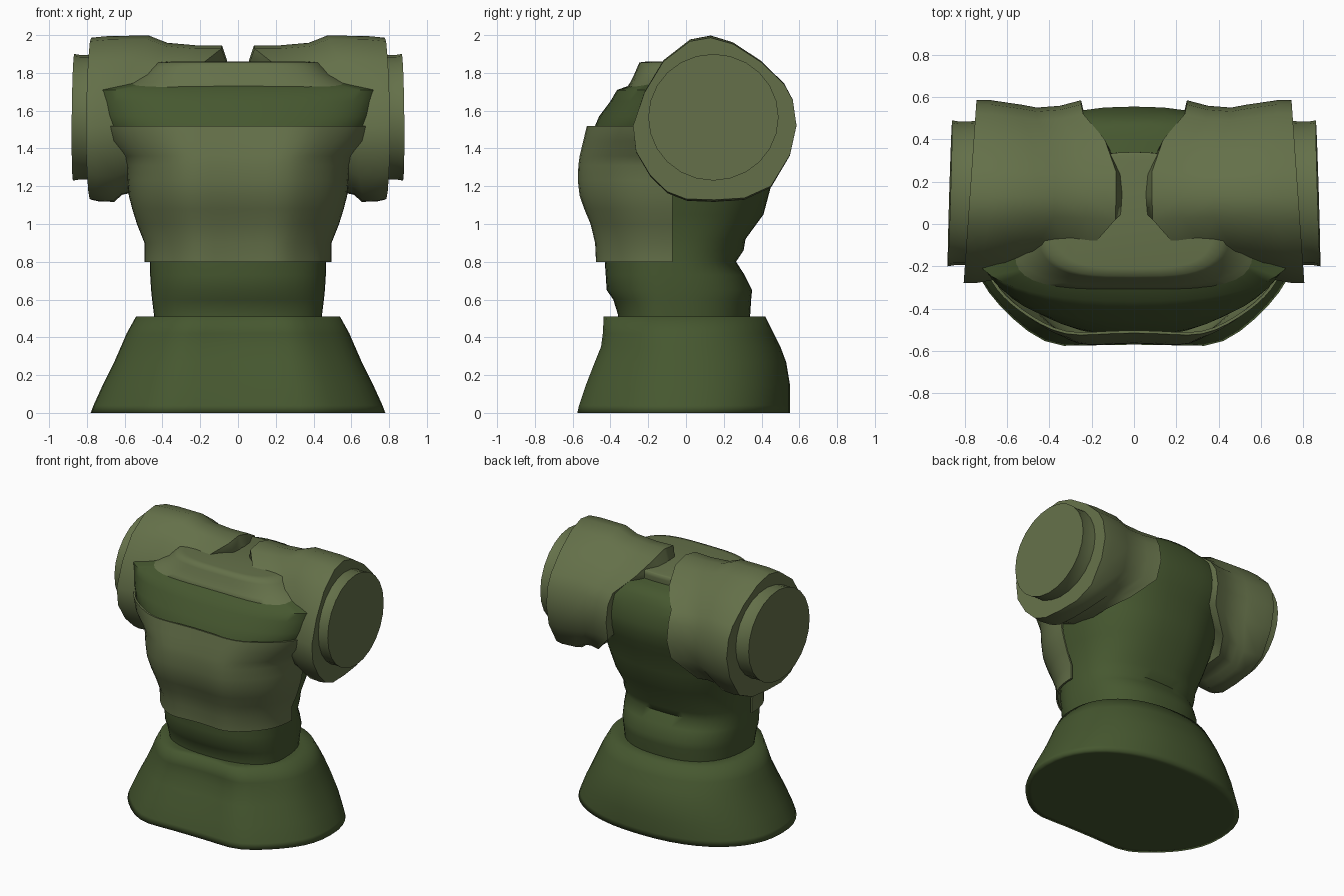
import bpy
import bmesh
import math

if "Cube" in bpy.data.objects:
    bpy.data.objects.remove(bpy.data.objects["Cube"])


def material(name, rgb):
    m = bpy.data.materials.new(name)
    m.diffuse_color = (*rgb, 1.0)
    m.use_nodes = True
    m.node_tree.nodes["Principled BSDF"].inputs["Base Color"].default_value = m.diffuse_color
    return m


LIGHT = material("light olive", (0.128, 0.163, 0.067))
DARK = material("dark olive", (0.061, 0.096, 0.029))


def loft(name, rings, mat, angle=40, cap="ngon"):
    """Skin closed rings of points; close the ends with ngons or fans."""
    bm = bmesh.new()
    rows = [[bm.verts.new(p) for p in ring] for ring in rings]
    n = len(rows[0])
    for a, b in zip(rows, rows[1:]):
        for i in range(n):
            j = (i + 1) % n
            bm.faces.new((a[i], a[j], b[j], b[i]))
    for row in (rows[0], rows[-1]):
        if cap == "ngon":
            bm.faces.new(row)
        else:
            mid = [sum(v.co[k] for v in row) / n for k in range(3)]
            c = bm.verts.new(mid)
            for i in range(n):
                bm.faces.new((row[i], row[(i + 1) % n], c))
    bmesh.ops.recalc_face_normals(bm, faces=bm.faces[:])
    me = bpy.data.meshes.new(name)
    bm.to_mesh(me)
    bm.free()
    me.materials.append(mat)
    me.shade_smooth()
    me.set_sharp_from_angle(angle=math.radians(angle))
    ob = bpy.data.objects.new(name, me)
    bpy.context.collection.objects.link(ob)
    return ob


def oval_point(a, z, hx, yf, yb, yc, n, lobe=0.0, n_back=None, wide=.47):
    """Superellipse point with separate front and back, and two front lobes."""
    c, s = math.cos(a), math.sin(a)
    e = 2 / (n_back if n_back and s > 0 else n)
    x = hx * math.copysign(abs(c) ** e, c)
    depth = yb - yc if s > 0 else yc - yf
    y = yc + depth * math.copysign(abs(s) ** e, s)
    if s < 0:
        y -= lobe * math.exp(-((abs(x) / hx - wide) / .24) ** 2)
    return (x, y, z)


def oval_rings(table, yc, n, count=48, lobe=0.0, n_back=None, wide=.47):
    return [[oval_point(2 * math.pi * i / count, z, hx, yf, yb, yc, n, lobe, n_back, wide)
             for i in range(count)] for z, hx, yf, yb in table]


# Flared skirt with soft rims: height, half width, front, back
skirt = [(0, .74, -.53, .51), (0, .78, -.57, .55), (.04, .765, -.56, .55),
         (.15, .715, -.52, .55), (.27, .655, -.47, .53), (.35, .62, -.435, .50),
         (.42, .59, -.425, .465), (.51, .54, -.42, .42), (.511, .46, -.36, .35)]
loft("skirt", oval_rings(skirt, -.02, 2.25, lobe=.05, wide=.52), DARK, 130)

# Dark inner torso with folded waist and wide upper chest
torso = [(.45, .44, -.36, .33), (.52, .445, -.36, .34), (.60, .455, -.385, .345),
         (.65, .46, -.42, .35), (.73, .465, -.425, .31), (.80, .467, -.43, .265),
         (.86, .47, -.43, .305), (.92, .475, -.44, .315), (1.05, .50, -.46, .41),
         (1.20, .55, -.50, .45), (1.35, .575, -.53, .50), (1.42, .62, -.52, .53),
         (1.50, .695, -.49, .55), (1.57, .72, -.46, .555), (1.65, .74, -.40, .54),
         (1.71, .76, -.365, .52), (1.75, .56, -.25, .50), (1.80, .38, -.15, .46)]
loft("torso", oval_rings(torso, -.10, 2.35, n_back=2.5), DARK, 65)

# Shoulder yoke and flat neck platform
yoke = [(1.68, .68, -.29, .30), (1.712, .69, -.32, .32), (1.75, .58, -.295, .33),
        (1.79, .50, -.275, .34), (1.83, .46, -.258, .34), (1.855, .43, -.247, .34),
        (1.86, .38, -.21, .33)]
loft("neck_yoke", oval_rings(yoke, .05, 3.4, n_back=2.2), LIGHT, 85)

# Breastplate: thin half shell wrapped round the front
plate = [(.80, .495, -.465), (.90, .495, -.47), (1.0, .535, -.495),
         (1.08, .56, -.53), (1.15, .578, -.555), (1.23, .585, -.565),
         (1.31, .592, -.562), (1.36, .61, -.555), (1.44, .69, -.535), (1.52, .72, -.515)]
rings = []
ARC = 32
for z, hx, yf in plate:
    ring = []
    for t, steps in ((0.0, range(ARC + 1)), (0.013, range(ARC, -1, -1))):
        for i in steps:
            a = math.pi + math.pi * i / ARC
            ring.append(oval_point(a, z, hx - t, yf + t, 0, -.07, 2.4, .032))
    rings.append(ring)
loft("breastplate", rings, LIGHT)

# Shoulder sleeve side profile (y, z)
CY, CZ = .15, 1.55
egg = [(.13, 2.0), (.25, 1.965), (.40, 1.865), (.52, 1.745), (.565, 1.66),
       (.585, 1.52), (.55, 1.36), (.45, 1.19), (.31, 1.125), (.15, 1.115),
       (0, 1.12), (-.10, 1.16), (-.19, 1.25), (-.265, 1.38), (-.28, 1.52),
       (-.22, 1.70), (-.12, 1.87), (.02, 1.98)]
# Distance along the sleeve, y scale, z scale
stations = [(-.04, .80, .70), (0, 1.0, .88), (.2, .94, .88), (.42, .92, .91),
            (.56, .95, .995), (.86, 1, .99), (1, 1, .97), (1, .8, .78)]


def inner_edge(y, z):
    """Sleeve opening: near the neck on top, further out elsewhere."""
    c, s = (y - CY) / .43, (z - CZ) / .45
    side, end = (.25 if c > 0 else .42), (.085 if s > 0 else .5)
    return (c ** 4 * side + s ** 4 * end) / (c ** 4 + s ** 4)


for label, sx in (("left", -1), ("right", 1)):
    rings = []
    for t, sy, sz in stations:
        ring = []
        for y, z in egg:
            x0 = inner_edge(y, z)
            py, pz = CY + (y - CY) * sy, CZ + (z - CZ) * sz
            x1 = .775 - .07 * (py - CY)
            ring.append((sx * (x0 + (x1 - x0) * t), py, pz))
        rings.append(ring)
    loft(label + "_shoulder", rings, LIGHT, 50, "fan")

    # Tilted round end disc of the sleeve
    rings = []
    for x, r in ((.72, 1), (.79, .985), (.84, .985), (.87, 1)):
        ring = []
        for i in range(24):
            a = 2 * math.pi * i / 24
            y, z = .345 * r * math.cos(a), .335 * r * math.sin(a)
            ring.append((sx * (x - .03 * y - .01 * z), .145 + y, 1.565 + z))
        rings.append(ring)
    loft(label + "_end_disc", rings, LIGHT)
